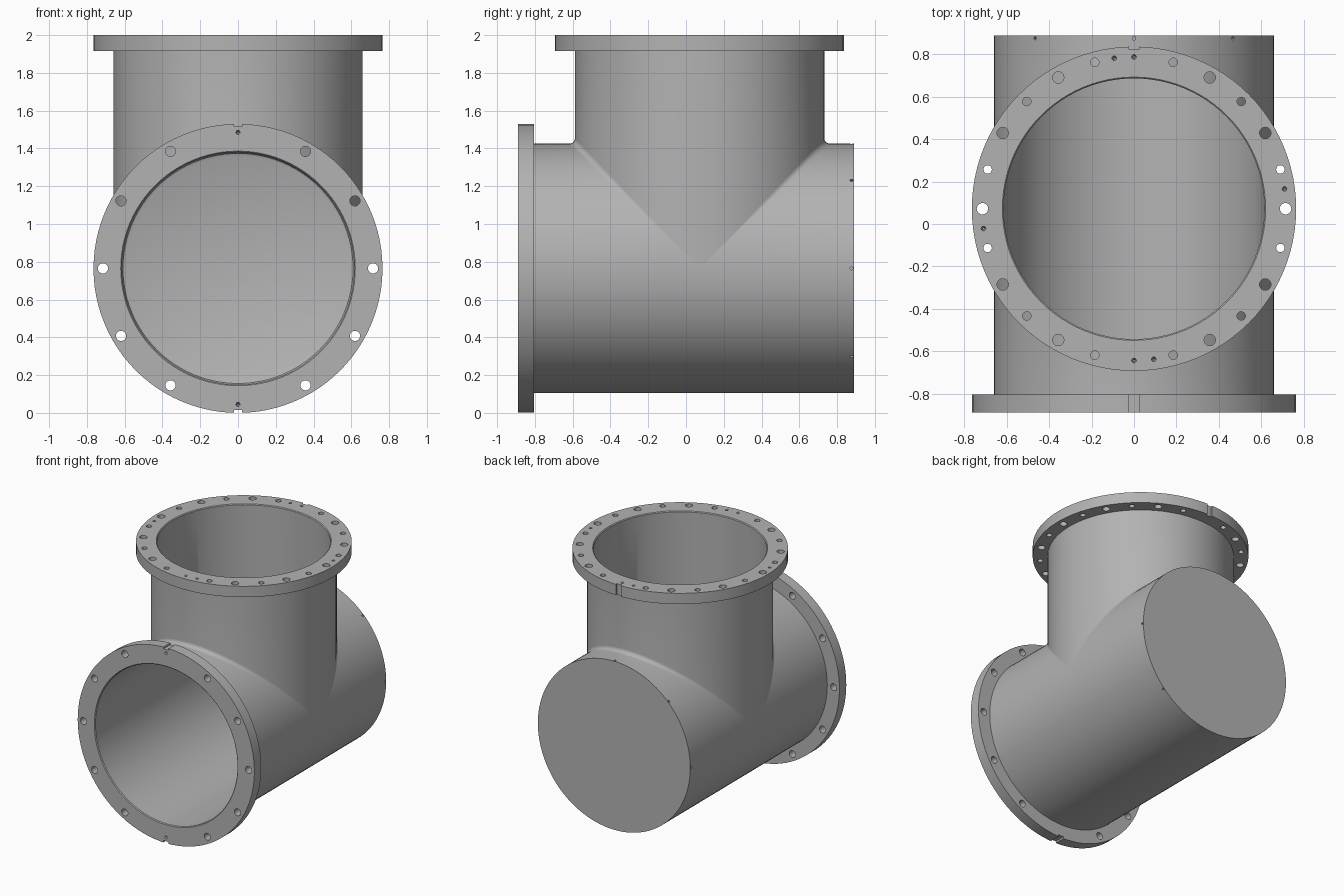
import bpy, bmesh
from math import sin, cos, pi, radians
from mathutils import Matrix, Vector

cube = bpy.data.objects.get("Cube")
if cube:
    bpy.data.objects.remove(cube, do_unlink=True)

SEG = 96
OUTER, BORE, FLANGE = 0.66, 0.615, 0.765   # radii
THICK = 0.085                              # flange thickness
AXIS = Vector((0, 0.072, 0.765))           # where the two pipe axes cross
FRONT, BACK, TOP = -0.89, 0.89, 2.0
CAP = 0.06                                 # depth of the end cap rim

steel = bpy.data.materials.new("steel_grey")
steel.use_nodes = True
grey = (0.45, 0.45, 0.45, 1)
steel.diffuse_color = grey
steel.node_tree.nodes["Principled BSDF"].inputs["Base Color"].default_value = grey


def strip(bm, rows):
    """Skin a list of equally long point rows."""
    verts = [[bm.verts.new(p) for p in row] for row in rows]
    for a, b in zip(verts, verts[1:]):
        for i in range(len(a) - 1):
            bm.faces.new((a[i], b[i], b[i + 1], a[i + 1]))


def finish(name, bm, matrix=Matrix()):
    bmesh.ops.remove_doubles(bm, verts=bm.verts, dist=1e-5)
    bmesh.ops.dissolve_degenerate(bm, edges=bm.edges, dist=1e-6)
    bmesh.ops.recalc_face_normals(bm, faces=bm.faces)
    mesh = bpy.data.meshes.new(name)
    bm.to_mesh(mesh)
    bm.free()
    mesh.materials.append(steel)
    obj = bpy.data.objects.new(name, mesh)
    obj.matrix_world = matrix
    bpy.context.collection.objects.link(obj)
    return obj


def smooth(obj):
    bpy.ops.object.select_all(action='DESELECT')
    obj.select_set(True)
    bpy.context.view_layer.objects.active = obj
    bpy.ops.object.shade_smooth_by_angle(angle=radians(30))


def lathe(profile):
    bm = bmesh.new()
    angles = [2 * pi * i / SEG for i in range(SEG + 1)]
    strip(bm, [[(r * cos(a), r * sin(a), z) for r, z in profile] for a in angles])
    return bm


def carve(obj, cutter_bm):
    """Subtract the cutter mesh, which shares the object's own frame."""
    cutter = finish("cutter", cutter_bm, obj.matrix_world)
    cutter.hide_render = True
    mod = obj.modifiers.new("holes", 'BOOLEAN')
    mod.operation, mod.solver, mod.object = 'DIFFERENCE', 'EXACT', cutter
    bpy.context.view_layer.update()
    result = bpy.data.meshes.new_from_object(
        obj.evaluated_get(bpy.context.evaluated_depsgraph_get()))
    obj.modifiers.clear()
    obj.data = result
    bpy.data.objects.remove(cutter, do_unlink=True)


def tee_skin(name, radius, fillet, front, back, top):
    """Two equal pipes meeting at right angles, with a rolled fillet on the seam."""
    bm = bmesh.new()
    half = [pi * i / (SEG // 2) for i in range(SEG // 2 + 1)]
    steps = 6 if fillet else 0
    for side, end in ((-1, front), (1, back)):
        rows = []
        for a in half:
            c, s = cos(a), sin(a) if 0 < a < pi else 0
            centre = Vector((c, side * s, s)) * (radius + fillet)
            row = [Vector((radius * c, end, radius * s))]
            for k in range(steps + 1):
                t = k / steps if steps else 0
                d = Vector((-c, 0, -s)).lerp(Vector((-c, -side * s, 0)), t)
                row.append(centre + d.normalized() * fillet)
            row.append(Vector((radius * c, side * radius * s, top)))
            rows.append(row)
        strip(bm, rows)
    # lower half of the main pipe
    strip(bm, [[(radius * cos(a), y, -radius * sin(a)) for y in (front, 0, back)] for a in half])
    return finish(name, bm, Matrix.Translation(AXIS))


def add_holes(bm, angles, ring, radius, blind=False):
    for deg in angles:
        a = radians(deg)
        spot = Matrix.Translation((ring * cos(a), ring * sin(a), 0 if blind else -THICK / 2))
        bmesh.ops.create_cone(bm, cap_ends=True, segments=20, matrix=spot,
                              radius1=0.004 if blind else radius, radius2=radius,
                              depth=THICK if blind else THICK * 2)


def add_notch(bm, sign):
    spot = Matrix.Translation((0, sign * FLANGE, -THICK / 2))
    bmesh.ops.create_cube(bm, size=1, matrix=spot @ Matrix.Diagonal((0.045, 0.03, THICK * 2, 1)))


def flange(name, matrix, cutter):
    lip = 0.006
    profile = [(BORE, -THICK), (FLANGE, -THICK), (FLANGE, 0), (BORE + lip, 0),
               (BORE, -lip), (BORE, -THICK)]
    obj = finish(name, lathe(profile), matrix)
    carve(obj, cutter)
    smooth(obj)


# Pipe walls, outside and inside
ends = (FRONT + THICK - AXIS.y, BACK - CAP - AXIS.y, TOP - THICK - AXIS.z)
smooth(tee_skin("tee_outer_wall", OUTER, 0.03, *ends))
inner = tee_skin("tee_bore", BORE, 0, *ends)
inner.data.flip_normals()
smooth(inner)

bolt_angles = [a for a in range(0, 360, 30) if a % 180 != 90]

# Front flange: bolt holes, two dowel pits, two edge notches
cut = bmesh.new()
add_holes(cut, bolt_angles, 0.715, 0.027)
add_holes(cut, (90, 270), 0.72, 0.018, blind=True)
add_notch(cut, 1)
add_notch(cut, -1)
flange("front_flange", Matrix.Translation((0, FRONT, AXIS.z)) @ Matrix.Rotation(pi / 2, 4, 'X'), cut)

# Top flange: bolt holes, smaller holes between them, dowel pits, one notch
cut = bmesh.new()
add_holes(cut, bolt_angles, 0.715, 0.027)
add_holes(cut, range(15, 360, 30), 0.715, 0.02)
add_holes(cut, (7.5, 90, 97.5, 187.5, 270, 277.5), 0.716, 0.018, blind=True)
add_notch(cut, 1)
flange("top_flange", Matrix.Translation((0, AXIS.y, TOP)), cut)

# Closed back end with a rounded inner corner and tiny rim pits
cap = finish("end_cap", lathe([(0, 0), (OUTER, 0), (OUTER, -CAP), (BORE, -CAP),
                               (BORE - 0.006, -0.046), (BORE - 0.018, -0.04), (0, -0.04)]),
             Matrix.Translation((0, BACK, AXIS.z)) @ Matrix.Rotation(-pi / 2, 4, 'X'))
cut = bmesh.new()
for i in range(8):
    spot = (Matrix.Rotation(i * pi / 4, 4, 'Z') @ Matrix.Translation((OUTER, 0, -0.014))
            @ Matrix.Rotation(pi / 2, 4, 'Y'))
    bmesh.ops.create_cone(cut, cap_ends=True, segments=12, radius1=0.008, radius2=0.008,
                          depth=0.03, matrix=spot)
carve(cap, cut)
smooth(cap)
